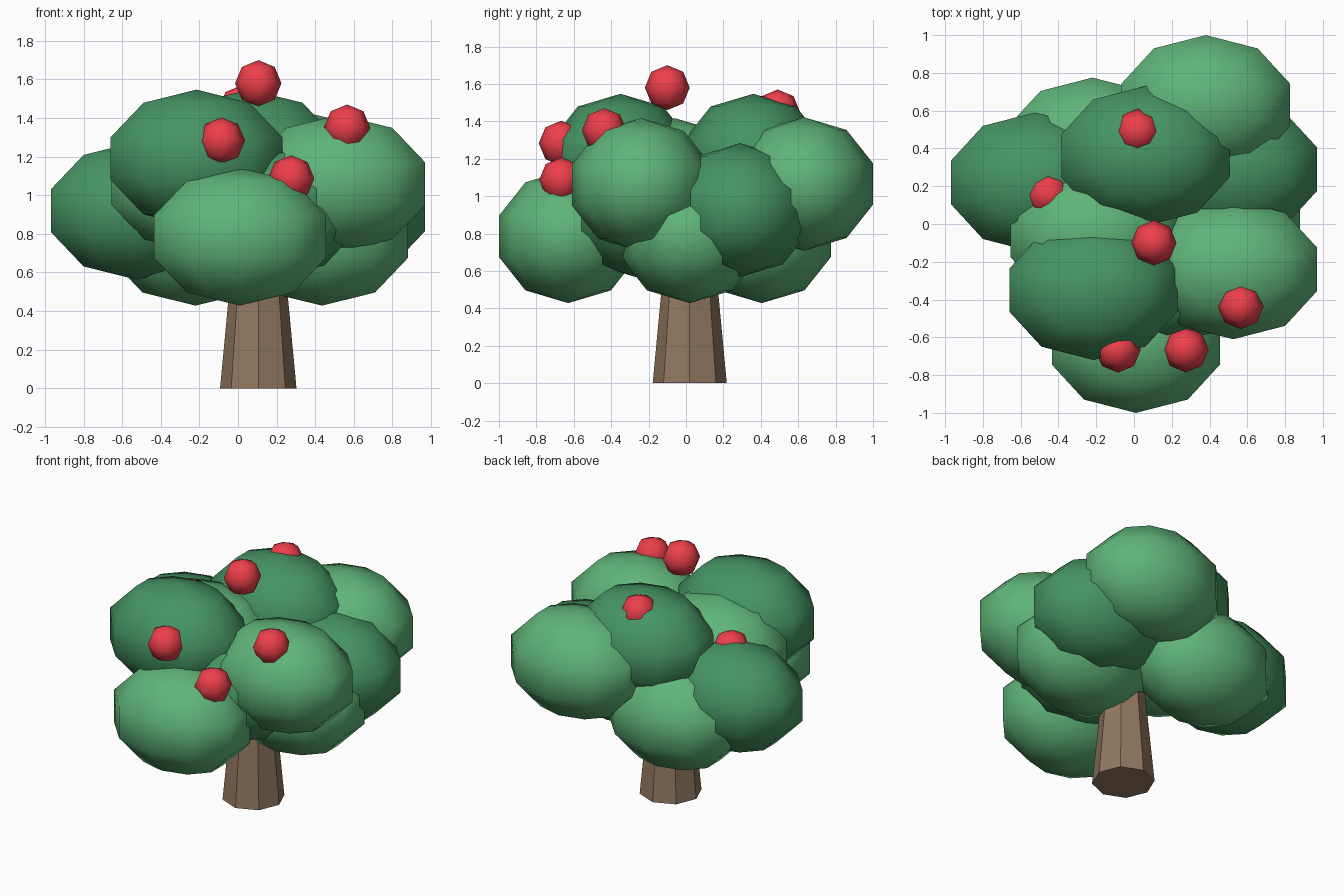
import bpy, bmesh
from mathutils import Matrix

if "Cube" in bpy.data.objects:
    bpy.data.objects.remove(bpy.data.objects["Cube"])


def material(name, rgb):
    m = bpy.data.materials.new(name)
    m.diffuse_color = (*rgb, 1)
    m.use_nodes = True
    m.node_tree.nodes["Principled BSDF"].inputs["Base Color"].default_value = m.diffuse_color
    return m


LIGHT = material("light_leaf", (0.115, 0.456, 0.188))
DARK = material("dark_leaf", (0.061, 0.296, 0.125))
RED = material("fruit_red", (0.85, 0.05, 0.07))
BARK = material("bark", (0.29, 0.19, 0.117))


def finish(bm, name, loc, mat, smooth):
    me = bpy.data.meshes.new(name)
    for f in bm.faces:
        f.smooth = smooth
    bm.to_mesh(me)
    bm.free()
    me.materials.append(mat)
    ob = bpy.data.objects.new(name, me)
    ob.location = loc
    bpy.context.collection.objects.link(ob)


def ball(name, loc, radii, segments, rings, mat):
    bm = bmesh.new()
    bmesh.ops.create_uvsphere(bm, u_segments=segments, v_segments=rings, radius=1,
                              matrix=Matrix.Diagonal((*radii, 1)))
    finish(bm, name, loc, mat, True)


# Tapered eight-sided trunk with corners on the axes
bm = bmesh.new()
H = 0.85
bmesh.ops.create_cone(bm, cap_ends=True, segments=8, radius1=0.198, radius2=0.118,
                      depth=H, matrix=Matrix.Translation((0, 0, H / 2)))
finish(bm, "trunk", (0.105, 0.02, 0), BARK, False)

# Foliage clumps, all the same flattened low-poly ball
light = [(0.01, -0.63, 0.785), (0.435, 0.02, 0.785), (-0.22, 0.405, 0.785),
         (0.525, -0.24, 1.06), (0.38, 0.63, 1.065), (-0.21, -0.06, 1.06)]
dark = [(-0.525, 0.22, 0.92), (0.525, 0.29, 0.925), (0.17, -0.27, 0.925),
        (-0.215, -0.35, 1.19), (0.06, 0.36, 1.19)]
for kind, spots, mat in (("light", light, LIGHT), ("dark", dark, DARK)):
    for i, p in enumerate(spots):
        ball(f"{kind}_foliage_{i + 1}", p, (0.492, 0.389, 0.357), 10, 5, mat)

# Fruit
fruit = [(0.105, -0.1, 1.58), (0.565, -0.437, 1.35), (0.275, -0.665, 1.087),
         (-0.085, -0.667, 1.283), (0.02, 0.49, 1.45), (-0.455, 0.155, 1.2)]
for i, p in enumerate(fruit):
    ball(f"fruit_{i + 1}", p, (0.12, 0.12, 0.12), 8, 4, RED)
